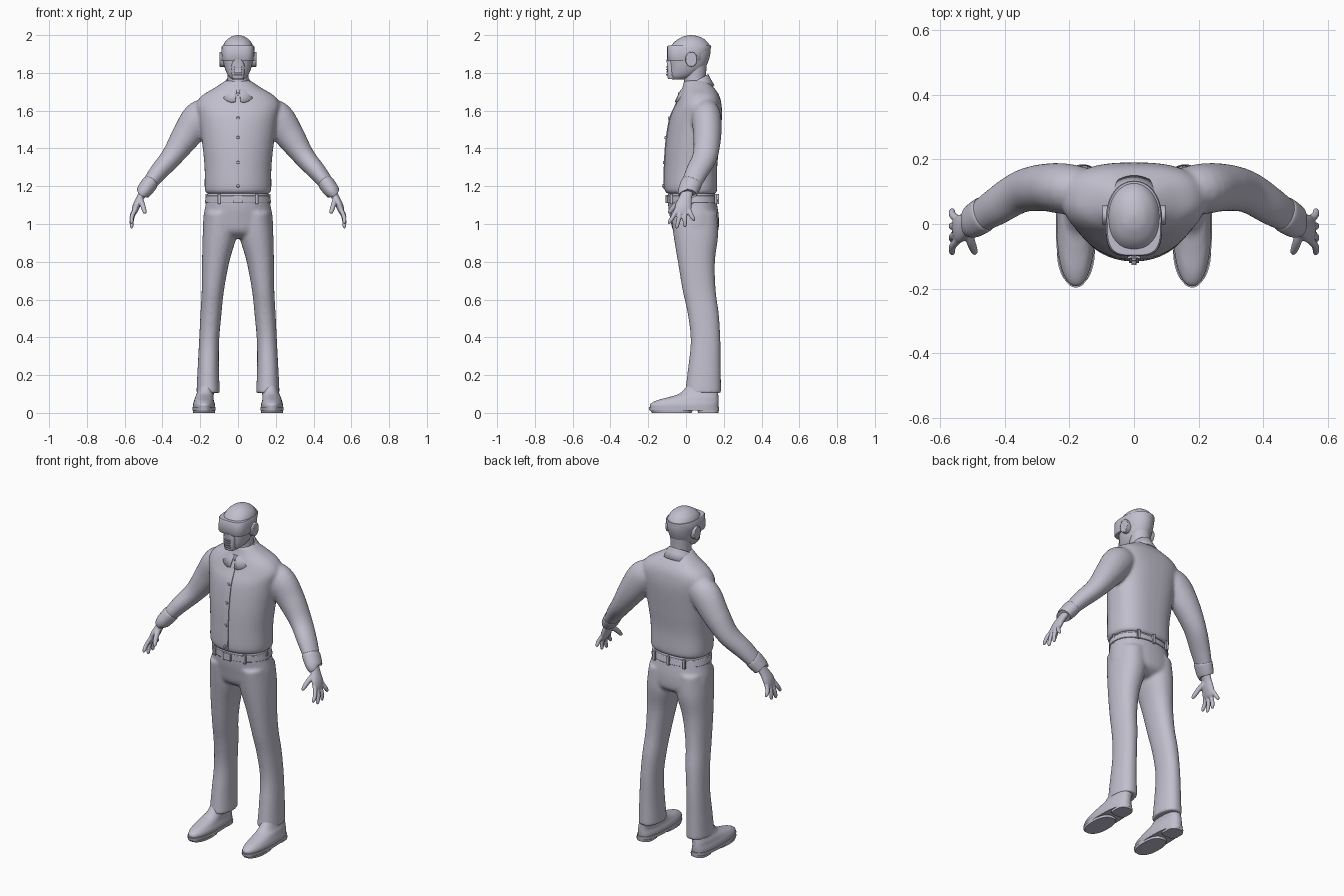
import bpy, bmesh, math
from mathutils import Vector, Matrix

cube = bpy.data.objects.get("Cube")
if cube:
    bpy.data.objects.remove(cube)

clay = bpy.data.materials.new("lavender_grey")
clay.use_nodes = True
COLOUR = (0.53, 0.52, 0.61, 1)
clay.diffuse_color = COLOUR
clay.node_tree.nodes["Principled BSDF"].inputs["Base Color"].default_value = COLOUR


def resample(rows, steps=5):
    """Catmull-Rom interpolation between the given rows."""
    out = []
    for i in range(len(rows) - 1):
        a, b, c, d = rows[max(i - 1, 0)], rows[i], rows[i + 1], rows[min(i + 2, len(rows) - 1)]
        for k in range(steps):
            t = k / steps
            out.append([q + t / 2 * (r - p + t * (2*p - 5*q + 4*r - s + t * (3*q - p - 3*r + s)))
                        for p, q, r, s in zip(a, b, c, d)])
    return out + [list(rows[-1])]


def skin(bm, rings):
    """Bridge consecutive rings and cap both ends."""
    loops = [[bm.verts.new(p) for p in ring] for ring in rings]
    n = len(loops[0])
    for lo, hi in zip(loops, loops[1:]):
        for j in range(n):
            bm.faces.new((lo[j], lo[(j + 1) % n], hi[(j + 1) % n], hi[j]))
    bm.faces.new(loops[0][::-1])
    bm.faces.new(loops[-1])


def power(v, p):
    return math.copysign(abs(v) ** (2 / p), v)


def tower(bm, rows, side=1, front=2.0, back=2.0, steps=5, n=40):
    """Stack of level outlines; rows are z, x min, x max, y front, y back."""
    rings = []
    for z, x0, x1, y0, y1 in resample(rows, steps):
        ring = []
        for j in range(n):
            a = math.tau * j / n
            p = back if math.sin(a) > 0 else front
            ring.append((side * ((x0 + x1) / 2 + (x1 - x0) / 2 * power(math.cos(a), p)),
                         (y0 + y1) / 2 + (y1 - y0) / 2 * power(math.sin(a), p), z))
        rings.append(ring)
    skin(bm, rings)


def limb(bm, rows, side=1, n=20):
    """Tube along a path; rows are x, y, z, thickness, width."""
    rows = resample(rows)
    pts = [Vector(r[:3]) for r in rows]
    rings = []
    for i, r in enumerate(rows):
        t = (pts[min(i + 1, len(pts) - 1)] - pts[max(i - 1, 0)]).normalized()
        wide = Vector((0, 1, 0))
        wide = (wide - t * wide.dot(t)).normalized()
        thin = t.cross(wide)
        ring = []
        for j in range(n):
            a = math.tau * j / n
            p = pts[i] + thin * r[3] * math.cos(a) + wide * r[4] * math.sin(a)
            ring.append((side * p.x, p.y, p.z))
        rings.append(ring)
    skin(bm, rings)


def box(bm, centre, size):
    bmesh.ops.create_cube(bm, size=1, matrix=Matrix.Translation(centre) @ Matrix.Diagonal((*size, 1)))


def finish(bm, name, voxel=0, bevel=0):
    bmesh.ops.recalc_face_normals(bm, faces=bm.faces)
    mesh = bpy.data.meshes.new(name)
    bm.to_mesh(mesh)
    bm.free()
    mesh.materials.append(clay)
    ob = bpy.data.objects.new(name, mesh)
    bpy.context.collection.objects.link(ob)
    bpy.ops.object.select_all(action='DESELECT')
    bpy.context.view_layer.objects.active = ob
    ob.select_set(True)
    bpy.ops.object.shade_smooth_by_angle(angle=math.radians(40))
    if voxel:
        fuse = ob.modifiers.new("fuse", 'REMESH')
        fuse.mode, fuse.voxel_size, fuse.use_smooth_shade = 'VOXEL', voxel, True
        soft = ob.modifiers.new("soften", 'SMOOTH')
        soft.factor, soft.iterations = 0.5, 5
    if bevel:
        mod = ob.modifiers.new("bevel", 'BEVEL')
        mod.width, mod.segments = bevel, 2
    return ob


def level(z, x, y0, y1):
    return (z, -x, x, y0, y1)


# Shirt body and sleeves, fused
SHIRT = [level(1.16, .163, -.095, .155), level(1.185, .176, -.115, .165), level(1.3, .177, -.114, .165),
         level(1.43, .19, -.106, .178), level(1.56, .208, -.085, .19), level(1.63, .222, -.055, .188),
         level(1.68, .19, -.035, .176), level(1.72, .125, -.02, .15), level(1.76, .065, -.01, .115)]
SLEEVE = [(.12, .105, 1.59, .07, .06), (.2, .108, 1.565, .09, .078), (.275, .113, 1.465, .078, .074),
          (.35, .1, 1.357, .058, .066), (.425, .055, 1.27, .048, .06), (.485, .018, 1.192, .036, .05)]
bm = bmesh.new()
tower(bm, SHIRT, back=2.7)
for s in (1, -1):
    limb(bm, SLEEVE, s)
finish(bm, "shirt", voxel=.009)

# Button placket and buttons follow the front of the shirt
front = [(r[0], r[3]) for r in resample(SHIRT) if 1.18 < r[0] < 1.72]
bm = bmesh.new()
skin(bm, [[(-.016, y - .004, z), (.016, y - .004, z), (.016, y + .01, z), (-.016, y + .01, z)]
          for z, y in front])
finish(bm, "placket")
bm = bmesh.new()
for k in range(5):
    z, y = min(front, key=lambda f: abs(f[0] - 1.2 - .122 * k))
    bmesh.ops.create_cone(bm, cap_ends=True, segments=16, radius1=.009, radius2=.007, depth=.008,
                          matrix=Matrix.Translation((0, y - .006, z)) @ Matrix.Rotation(math.pi / 2, 4, 'X'))
finish(bm, "buttons")

# Folded collar, open at the front with dropped points
bm = bmesh.new()
grid = []
for j in range(41):
    a = -math.pi / 2 + .12 + (math.tau - .24) * j / 40
    c, s = math.cos(a), math.sin(a)
    tip = max(0, -s - .55) * (.06 if abs(c) > .25 else .045)
    grid.append([bm.verts.new(p) for p in (
        (.056 * c, .045 + .066 * s, 1.735 + .04 * s),
        (.063 * c, .045 + .073 * s, 1.748 + .042 * s),
        (.08 * c, .045 + .083 * s, 1.725 + .04 * s),
        ((.1 + tip) * c, .045 + .102 * s, 1.7 + .033 * s - tip))])
for p, q in zip(grid, grid[1:]):
    for k in range(3):
        bm.faces.new((p[k], q[k], q[k + 1], p[k + 1]))
collar = finish(bm, "collar")
thick = collar.modifiers.new("thickness", 'SOLIDIFY')
thick.thickness, thick.offset = .008, 0

# Trousers: pelvis and flared legs, fused
bm = bmesh.new()
tower(bm, [level(1.17, .16, -.095, .152), level(1.1, .172, -.095, .165), level(1.03, .184, -.084, .174),
           level(.96, .178, -.066, .168), level(.925, .11, -.02, .12)], back=2.3)
LEG = [(1.06, .01, .175, -.08, .165), (.94, .008, .187, -.066, .17), (.8, .046, .19, -.043, .153),
       (.65, .074, .192, -.018, .157), (.52, .088, .199, .01, .174), (.38, .1, .206, .025, .182),
       (.23, .101, .214, .01, .184), (.105, .096, .22, -.005, .186)]
for s in (1, -1):
    tower(bm, LEG, s, 2.2, 2.2)
finish(bm, "trousers", voxel=.009)

# Belt, belt loops and buckle
bm = bmesh.new()
tower(bm, [level(1.113, .175, -.1, .169), level(1.15, .17, -.101, .162)], front=2, back=2.3, steps=1)
finish(bm, "belt", bevel=.003)
bm = bmesh.new()
for x, y in ((.1, -.078), (.165, .03), (.1, .158), (0, .168)):
    for s in ((1, -1) if x else (1,)):
        box(bm, (s * x, y, 1.133), (.016, .014, .054))
finish(bm, "belt_loops", bevel=.002)
bm = bmesh.new()
box(bm, (0, -.102, 1.132), (.05, .012, .044))
finish(bm, "belt_buckle", bevel=.003)

for s, label in ((1, "left"), (-1, "right")):
    # Cuff
    bm = bmesh.new()
    limb(bm, [(.462, .032, 1.222, .038, .05), (.468, .028, 1.214, .044, .056), (.5, .008, 1.17, .04, .052),
              (.505, .006, 1.163, .033, .045)], s, 28)
    finish(bm, label + "_cuff")
    # Hand with splayed fingers
    bm = bmesh.new()
    limb(bm, [(.49, .012, 1.185, .022, .03), (.517, -.002, 1.14, .02, .034), (.538, -.014, 1.095, .02, .044),
              (.55, -.018, 1.06, .014, .04), (.553, -.019, 1.05, .006, .03)], s)
    for knuckle, tip, reach in ((-.048, -.088, 1.0), (-.028, -.048, .976), (-.007, -.006, .982), (.014, .04, 1.015)):
        drop, mid = 1.08 - reach, (knuckle + tip) / 2
        limb(bm, [(.543, knuckle, 1.08, .012, .012), (.561, mid, 1.08 - drop / 2, .0115, .012),
                  (.563, tip, reach + .01, .0095, .01), (.561, tip, reach, .003, .003)], s, 12)
    limb(bm, [(.515, -.015, 1.13, .014, .018), (.505, -.055, 1.1, .014, .015),
              (.494, -.085, 1.065, .011, .011), (.491, -.092, 1.053, .003, .003)], s, 12)
    finish(bm, label + "_hand", voxel=.004)
    # Shoe upper, sole and heel
    bm = bmesh.new()
    tower(bm, [(.022, .122, .238, -.188, .17), (.045, .122, .238, -.19, .172), (.066, .128, .232, -.155, .172),
               (.085, .13, .226, -.085, .171), (.105, .128, .218, -.03, .17), (.15, .13, .208, .01, .165)],
          s, 2.2, 2.5)
    finish(bm, label + "_shoe")
    bm = bmesh.new()
    tower(bm, [(.012, .119, .241, -.194, .175), (.03, .118, .242, -.197, .176)], s, 2.2, 2.5, 1)
    tower(bm, [(0, .123, .237, -.18, .03), (.014, .121, .239, -.19, .035)], s, 2.2, 2.5, 1)
    tower(bm, [(0, .133, .227, .065, .172), (.014, .132, .228, .06, .174)], s, 4, 2.5, 1)
    finish(bm, label + "_sole")
    # Ear pad
    bm = bmesh.new()
    bmesh.ops.create_cone(bm, cap_ends=True, segments=32, radius1=.033, radius2=.033, depth=.03,
                          matrix=Matrix.Translation((s * .083, .028, 1.872)) @ Matrix.Diagonal((1, .95, 1.2, 1))
                          @ Matrix.Rotation(math.pi / 2, 4, 'Y'))
    finish(bm, label + "_ear_pad", bevel=.004)

# Neck and head
bm = bmesh.new()
tower(bm, [level(1.67, .06, -.015, .11), level(1.76, .056, -.01, .105), level(1.85, .058, -.01, .11)])
finish(bm, "neck")
bm = bmesh.new()
tower(bm, [level(1.765, .03, -.072, -.01), level(1.785, .052, -.084, .05), level(1.825, .07, -.086, .1),
           level(1.88, .081, -.086, .124), level(1.93, .082, -.084, .13), level(1.965, .068, -.06, .112),
           level(1.988, .042, -.025, .08), level(1.997, .02, .002, .05), level(2.0, .003, .024, .03)], front=2.3)
finish(bm, "head")

# Wraparound visor with brow band
bm = bmesh.new()
tower(bm, [level(1.862, .084, -.096, .1), level(1.868, .087, -.1, .11), level(1.938, .087, -.1, .134),
           level(1.944, .083, -.096, .132)], front=3.6, back=2.1, steps=1)
finish(bm, "visor")
# Mouth guard with vent ridges
bm = bmesh.new()
tower(bm, [level(1.768, .026, -.092, -.03), level(1.775, .031, -.098, -.03), level(1.835, .036, -.1, -.03),
           level(1.87, .022, -.104, -.03)], front=4, back=4, steps=2)
finish(bm, "mouth_guard")
bm = bmesh.new()
for k in range(4):
    box(bm, (0, -.1, 1.79 + .014 * k), (.04, .014, .006))
finish(bm, "guard_vents", bevel=.001)
